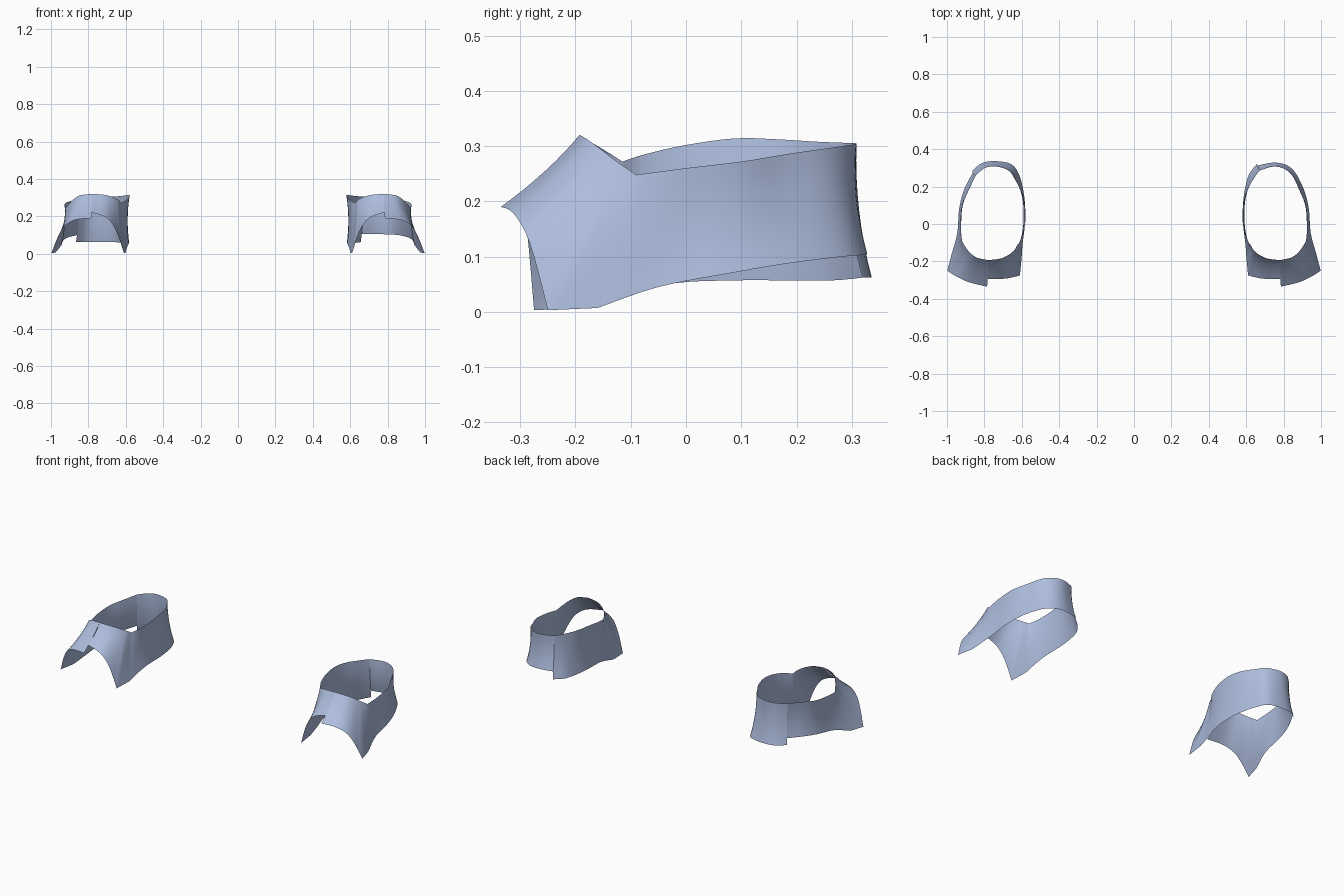
import bpy, bmesh
from mathutils import Vector

if "Cube" in bpy.data.objects:
    bpy.data.objects.remove(bpy.data.objects["Cube"])

ROWS, STEPS = 8, 4          # resolution down the wall and between stations
AXIS = 0.755                # centre line of one cuff

fabric = bpy.data.materials.new("pale_blue")
fabric.diffuse_color = (0.42, 0.51, 0.73, 1)
fabric.use_nodes = True
fabric.node_tree.nodes["Principled BSDF"].inputs["Base Color"].default_value = fabric.diffuse_color

# Stations: top rim point, bottom rim point
OUTER = [  # front centre, round the outer side, to the heel
    ((.78, -.193, .320), (.785, -.335, .190)),
    ((.84, -.180, .313), (.880, -.312, .178)),
    ((.875, -.155, .295), (.945, -.283, .125)),
    ((.90, -.125, .272), (.998, -.250, .003)),
    ((.92, -.090, .248), (.975, -.160, .007)),
    ((.927, 0, .260), (.945, -.050, .045)),
    ((.92, .100, .272), (.935, .080, .070)),
    ((.885, .180, .285), (.910, .180, .087)),
    ((.85, .255, .296), (.862, .275, .099)),
    ((.80, .298, .302), (.810, .318, .103)),
    ((.74, .308, .305), (.740, .328, .105)),
    ((.67, .285, .306), (.660, .312, .105)),
]
INNER = [  # heel, along the inner side, back to front centre
    ((.635, .235, .308), (.615, .265, .057)),
    ((.60, .170, .312), (.592, .180, .057)),
    ((.582, .090, .314), (.582, .090, .057)),
    ((.582, 0, .302), (.585, -.020, .052)),
    ((.60, -.075, .285), (.595, -.100, .030)),
    ((.625, -.115, .272), (.600, -.170, .008)),
    ((.64, -.140, .288), (.610, -.275, .003)),
    ((.67, -.165, .303), (.650, -.285, .120)),
    ((.715, -.185, .315), (.700, -.293, .190)),
    ((.78, -.193, .320), (.785, -.293, .222)),
]


def spline(points, corners):
    """Smooth curve through the points, with sharp bends at the corners."""
    pts = [Vector(p) for p in points]
    out = []
    for i in range(len(pts) - 1):
        b, c = pts[i], pts[i + 1]
        a = b if i == 0 or points[i] in corners else pts[i - 1]
        d = c if i + 2 >= len(pts) or points[i + 1] in corners else pts[i + 2]
        for s in range(STEPS):
            t = s / STEPS
            out.append(0.5 * (2 * b + (c - a) * t + (2 * a - 5 * b + 4 * c - d) * t * t
                              + (3 * b - a - 3 * c + d) * t ** 3))
    return out + [pts[-1]]


def lowered(station):
    """Heel station with the wall carried on below the stepped hem."""
    top, (x, y, z) = station
    return top, (x + (x - AXIS) * .04, y + .008, .062)


CORNERS = {OUTER[4][0], OUTER[3][1], OUTER[4][1], INNER[5][0], INNER[5][1], INNER[6][1]}


def add_panel(bm, stations, side):
    """Loft a slightly hollow wall between the two rims."""
    tops = spline([s[0] for s in stations], CORNERS)
    bottoms = spline([s[1] for s in stations], CORNERS)
    grid = []
    for top, bottom in zip(tops, bottoms):
        mid = (top + bottom) / 2
        inward = Vector((AXIS, max(-.05, min(.15, mid.y)), mid.z)) - mid
        inward.normalize()
        column = []
        for r in range(ROWS + 1):
            t = r / ROWS
            p = top.lerp(bottom, t) + inward * (.036 * t * (1 - t))
            column.append(bm.verts.new((p.x * side, p.y, p.z)))
        grid.append(column)
    for a, b in zip(grid, grid[1:]):
        for r in range(ROWS):
            quad = [a[r], a[r + 1], b[r + 1], b[r]]
            bm.faces.new(quad if side > 0 else quad[::-1])


def build_cuff(name, side, step):
    """One shoe cuff; step is the heel station where the hem drops."""
    bm = bmesh.new()
    add_panel(bm, OUTER[:step + 1], side)
    add_panel(bm, [lowered(s) for s in OUTER[step:]] + INNER, side)
    bmesh.ops.remove_doubles(bm, verts=bm.verts, dist=.0005)
    mesh = bpy.data.meshes.new(name)
    bm.to_mesh(mesh)
    bm.free()
    mesh.materials.append(fabric)
    mesh.shade_smooth()
    bpy.context.collection.objects.link(bpy.data.objects.new(name, mesh))


build_cuff("right_shoe_cuff", 1, 11)
build_cuff("left_shoe_cuff", -1, 8)
